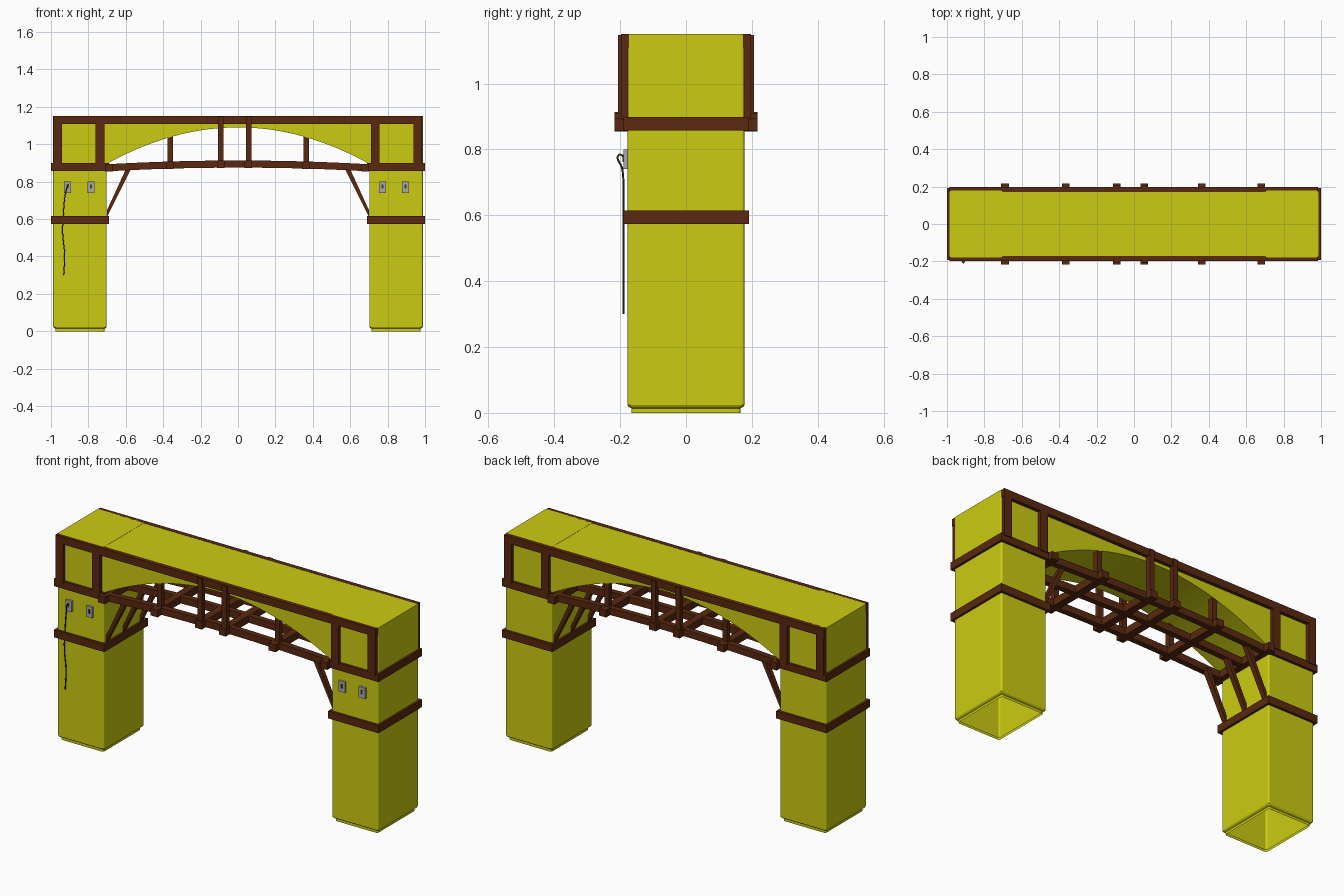
import bpy, bmesh, math
from mathutils import Vector

if "Cube" in bpy.data.objects:
    bpy.data.objects.remove(bpy.data.objects["Cube"])


def material(name, rgb):
    m = bpy.data.materials.new(name)
    m.diffuse_color = (*rgb, 1)
    m.use_nodes = True
    m.node_tree.nodes["Principled BSDF"].inputs["Base Color"].default_value = m.diffuse_color
    return m


YELLOW = material("yellow_plaster", (0.60, 0.60, 0.006))
BROWN = material("brown_wood", (0.10, 0.022, 0.005))
METAL = material("plate_metal", (0.40, 0.40, 0.40))
DARK = material("dark_wire", (0.06, 0.05, 0.01))


def finish(name, bm, mat):
    bmesh.ops.recalc_face_normals(bm, faces=bm.faces[:])
    me = bpy.data.meshes.new(name)
    bm.to_mesh(me)
    bm.free()
    ob = bpy.data.objects.new(name, me)
    bpy.context.collection.objects.link(ob)
    me.materials.append(mat)
    return ob


def box(name, x, y, z, mat=BROWN):
    """Box from (min, max) ranges on each axis."""
    bm = bmesh.new()
    bmesh.ops.create_cube(bm, size=1)
    for v in bm.verts:
        v.co = [sum(r) / 2 + c * (r[1] - r[0]) for c, r in zip(v.co, (x, y, z))]
    return finish(name, bm, mat)


def prism(name, outline, y0, y1, mat=BROWN):
    """Extrude an x-z outline along y."""
    bm = bmesh.new()
    f = bm.faces.new([bm.verts.new((x, y0, z)) for x, z in outline])
    r = bmesh.ops.extrude_face_region(bm, geom=[f])
    for v in r["geom"]:
        if isinstance(v, bmesh.types.BMVert):
            v.co.y = y1
    return finish(name, bm, mat)


def pillar(name, cx):
    """Hollow rounded shaft, open below, with a stepped foot."""
    bm = bmesh.new()
    rings = []
    for inset, z in ((0.012, 0), (0.012, 0.014), (0.004, 0.018), (0.0, 0.024), (0.0, 1.15)):
        hx, hy, r = 0.143 - inset, 0.178 - inset, 0.01
        ring = []
        for k, (sx, sy) in enumerate(((1, 1), (-1, 1), (-1, -1), (1, -1))):
            for i in range(4):
                a = math.radians(90 * k + 30 * i)
                ring.append(bm.verts.new((cx + sx * (hx - r) + r * math.cos(a),
                                          sy * (hy - r) + r * math.sin(a), z)))
        rings.append(ring)
    for a, b in zip(rings, rings[1:]):
        for i in range(16):
            j = (i + 1) % 16
            bm.faces.new((a[i], a[j], b[j], b[i]))
    bm.faces.new(rings[-1])
    return finish(name, bm, YELLOW)


# Arched span
N = 32
arch = [(-0.71 + 1.42 * i / N, 1.09 - 0.2 * (2 * i / N - 1) ** 2) for i in range(N + 1)]
span = prism("arched_span", arch + [(0.71, 1.149), (-0.71, 1.149)], -0.178, 0.178, YELLOW)


def deck_z(x):
    return 0.893 - 0.02 * (x / 0.7) ** 2


# Gently bowed deck beams
for y in (-0.168, 0.0, 0.168):
    xs = [-0.7 + 0.1 * i for i in range(15)]
    outline = [(x, deck_z(x) - 0.018) for x in xs] + [(x, deck_z(x) + 0.02) for x in xs[::-1]]
    prism("deck_beam", outline, y - 0.016, y + 0.016)

# Cross beams with projecting ends
for x in (-0.69, -0.365, -0.092, 0.055, 0.362, 0.68):
    z = deck_z(x)
    box("cross_beam", (x - 0.021, x + 0.021), (-0.217, 0.217), (z - 0.019, z + 0.021))

for s in (-1, 1):
    side = "left" if s < 0 else "right"
    pillar(side + "_pillar", s * 0.845)

    # Timber bands round the pillar
    for z in ((0.573, 0.615), (0.858, 0.899)):
        for a, b in ((0.985, 1.0), (0.69, 0.705)):
            box(side + "_band_side", sorted((s * a, s * b)), (-0.19, 0.19), z)
        for t in (-1, 1):
            box(side + "_band_face", sorted((s * 0.69, s * 1.0)), sorted((t * 0.175, t * 0.192)), z)

    # Diagonal braces
    for y in (-0.15, 0.0, 0.15):
        prism(side + "_brace", [(s * 0.70, 0.612), (s * 0.70, 0.648),
                                (s * 0.597, 0.872), (s * 0.57, 0.872)], y - 0.014, y + 0.014)

# Timber frame on front and back
for t in (-1, 1):
    face = "front" if t < 0 else "back"
    near = sorted((t * 0.172, t * 0.197))
    box(face + "_top_rail", (-0.987, 0.985), near, (1.108, 1.15))
    for x in (-0.963, -0.738, 0.733, 0.96):
        box(face + "_frame_post", (x - 0.023, x + 0.023), near, (0.89, 1.11))
    for x in (-0.092, 0.058):
        box(face + "_centre_post", (x - 0.014, x + 0.014), sorted((t * 0.178, t * 0.206)), (0.885, 1.148))
    for x in (-0.362, 0.365):
        box(face + "_short_post", (x - 0.014, x + 0.014), sorted((t * 0.148, t * 0.176)), (0.89, 1.045))

# Small wall plates with a dark socket
for x in (-0.912, -0.785, 0.772, 0.896):
    box("wall_plate", (x - 0.019, x + 0.019), (-0.19, -0.176), (0.74, 0.8), METAL)
    box("plate_socket", (x - 0.005, x + 0.005), (-0.193, -0.188), (0.762, 0.785), DARK)

# Hanging wire
cu = bpy.data.curves.new("hanging_wire", "CURVE")
cu.dimensions = "3D"
cu.bevel_depth = 0.003
cu.bevel_resolution = 1
cu.resolution_u = 4
pts = [(-0.91, -0.188, 0.776), (-0.908, -0.204, 0.784), (-0.922, -0.193, 0.74), (-0.932, -0.19, 0.65),
       (-0.937, -0.19, 0.52), (-0.927, -0.19, 0.41), (-0.932, -0.19, 0.30)]
sp = cu.splines.new("BEZIER")
sp.bezier_points.add(len(pts) - 1)
for p, co in zip(sp.bezier_points, pts):
    p.co = co
    p.handle_left_type = p.handle_right_type = "AUTO"
cu.materials.append(DARK)
bpy.context.collection.objects.link(bpy.data.objects.new("hanging_wire", cu))
